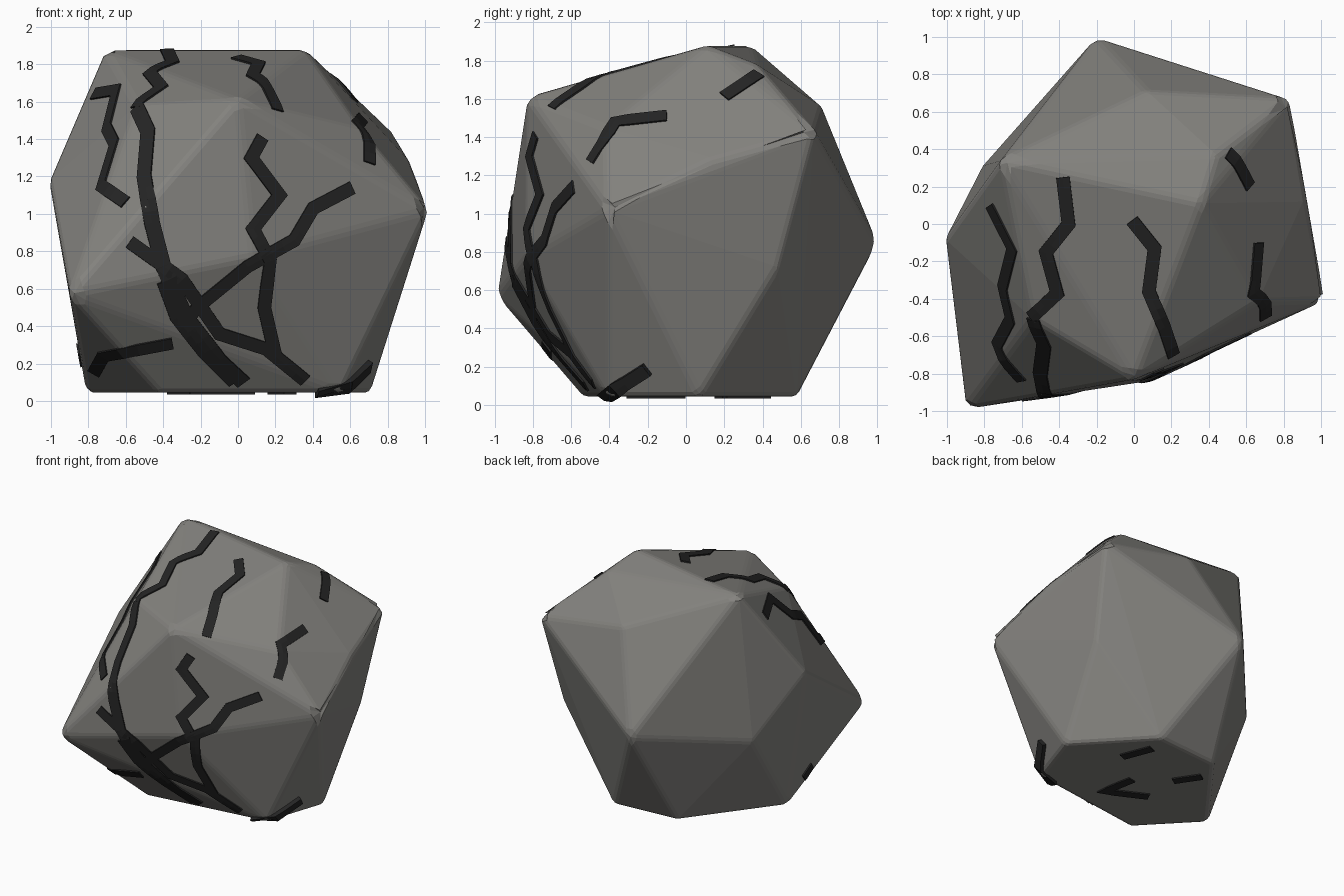
import bpy, bmesh
from mathutils import Vector
from mathutils.bvhtree import BVHTree

if "Cube" in bpy.data.objects:
    bpy.data.objects.remove(bpy.data.objects["Cube"])


def material(name, color):
    m = bpy.data.materials.new(name)
    m.diffuse_color = (*color, 1)
    m.use_nodes = True
    m.node_tree.nodes["Principled BSDF"].inputs["Base Color"].default_value = m.diffuse_color
    return m


def make_object(name, bm, mat):
    me = bpy.data.meshes.new(name)
    bm.to_mesh(me)
    bm.free()
    me.materials.append(mat)
    ob = bpy.data.objects.new(name, me)
    bpy.context.collection.objects.link(ob)
    return ob


stone = material("stone", (0.23, 0.225, 0.21))
dark = material("crack_dark", (0.018, 0.018, 0.018))

# Boulder: faceted hull around its corner points, edges softly chipped
corners = [
    (-.2, 1.0, .85), (.83, .67, 1.43), (1.02, -.41, 1.02), (-.9, -.99, .57),
    (-1.01, -.08, 1.18), (-.71, .34, 1.88), (.36, .11, 1.88), (0, -.83, 1.61),
    (.07, .71, 1.56), (.44, .37, 1.78), (.92, .13, 1.28), (.08, -.84, .77),
    (-.81, .31, .72), (.76, .48, .72), (.66, -.42, 1.45), (-.54, -.51, 1.58),
    (.23, .58, .045), (-.3, .54, .045), (-.81, -.13, .045),
    (-.42, -.54, .045), (.55, -.41, .045), (.71, .07, .045)]
bm = bmesh.new()
for c in corners:
    bm.verts.new(c)
bmesh.ops.convex_hull(bm, input=bm.verts[:])
bmesh.ops.dissolve_limit(bm, angle_limit=0.03, verts=bm.verts[:], edges=bm.edges[:])
rock = make_object("boulder", bm, stone)
bev = rock.modifiers.new("chipped_edges", 'BEVEL')
bev.width, bev.segments, bev.angle_limit = 0.026, 2, 0.2
deps = bpy.context.evaluated_depsgraph_get()
tree = BVHTree.FromObject(rock, deps)

# Projection directions: how a drawn 2D point becomes a ray
RAYS = {
    'front': lambda a, b: (Vector((a, -5, b)), Vector((0, 1, 0))),
    'right': lambda a, b: (Vector((5, a, b)), Vector((-1, 0, 0))),
    'left': lambda a, b: (Vector((-5, a, b)), Vector((1, 0, 0))),
    'top': lambda a, b: (Vector((a, b, 5)), Vector((0, 0, -1))),
    'bottom': lambda a, b: (Vector((a, b, -5)), Vector((0, 0, 1)))}


def crack(name, view, path, half=0.036, lift=0.01):
    """Zigzag ribbon laid on the boulder surface along a drawn path."""
    pts = []
    for i in range(len(path) - 1):
        a, b = Vector(path[i]), Vector(path[i + 1])
        pts += [a.lerp(b, k / 4) for k in range(4)]
    pts.append(Vector(path[-1]))
    hits = [tree.ray_cast(*RAYS[view](*p))[:2] for p in pts]
    hits = [h for h in hits if h[0]]
    bm = bmesh.new()
    rows = []
    for i, (p, n) in enumerate(hits):
        back = (p - hits[max(i - 1, 0)][0]).normalized()
        ahead = (hits[min(i + 1, len(hits) - 1)][0] - p).normalized()
        t = (back + ahead).normalized()
        side = n.cross(t).normalized()
        cosine = t.dot(ahead if ahead.length else back)
        w = half / max(cosine, 0.7)
        row = []
        for s in (-w, 0, w):
            q, qn = tree.find_nearest(p + side * s)[:2]
            row.append((bm.verts.new(q + qn * lift), bm.verts.new(q - qn * 0.01)))
        rows.append(row)
    for r0, r1 in zip(rows, rows[1:]):
        for k in (0, 1):
            bm.faces.new((r0[k][0], r0[k + 1][0], r1[k + 1][0], r1[k][0]))
        for k in (0, 2):
            bm.faces.new((r0[k][0], r1[k][0], r1[k][1], r0[k][1]))
    for r in (rows[0], rows[-1]):
        for k in (0, 1):
            bm.faces.new((r[k][0], r[k + 1][0], r[k + 1][1], r[k][1]))
    bmesh.ops.recalc_face_normals(bm, faces=bm.faces[:])
    make_object(name, bm, dark)


# Cracks over the front face
crack("crack_upper_left", 'front', [(-.77, 1.64), (-.65, 1.66), (-.7, 1.46),
      (-.66, 1.38), (-.73, 1.15), (-.6, 1.06)])
crack("crack_long", 'front', [(-.54, 1.57), (-.48, 1.44), (-.5, 1.2), (-.46, .95),
      (-.4, .72), (-.28, .45), (-.1, .22), (.03, .1)], 0.042)
crack("crack_centre", 'front', [(.13, 1.41), (.07, 1.3), (.22, 1.1), (.08, .92),
      (.17, .75), (.14, .5), (.2, .24)])
crack("crack_rising", 'front', [(.61, 1.14), (.4, 1.03), (.3, .86), (.05, .72),
      (-.22, .5), (-.3, .4)])
crack("crack_falling", 'front', [(-.58, .85), (-.3, .65), (-.1, .36), (.15, .28),
      (.36, .11)])
crack("crack_branch", 'front', [(-.4, .64), (-.33, .45), (-.18, .26), (-.02, .1)])
crack("crack_lower_left", 'front', [(-.35, .31), (-.72, .24), (-.77, .15)])

# Cracks over the top
crack("crack_long_top", 'top', [(-.38, .25), (-.35, .0), (-.47, -.15), (-.41, -.37),
      (-.55, -.5)])
crack("crack_top", 'top', [(-.01, .02), (.11, -.13), (.08, -.36), (.16, -.55), (.21, -.7)])

# Cracks on the sides
crack("crack_right", 'right', [(-.5, 1.27), (-.37, 1.48), (-.1, 1.51)])
crack("crack_right_upper", 'right', [(.2, 1.61), (.38, 1.73)])
crack("crack_right_foot", 'right', [(-.42, .05), (-.2, .19)], lift=0.03)
crack("crack_left_foot", 'left', [(-.29, .21), (-.38, .28)])

# Cracks underneath
crack("crack_base_back", 'bottom', [(.28, .2), (.19, .43)])
crack("crack_base_middle", 'bottom', [(-.23, .17), (-.35, .35)])
crack("crack_base_front", 'bottom', [(.01, -.01), (.06, -.27), (-.24, -.12)])
